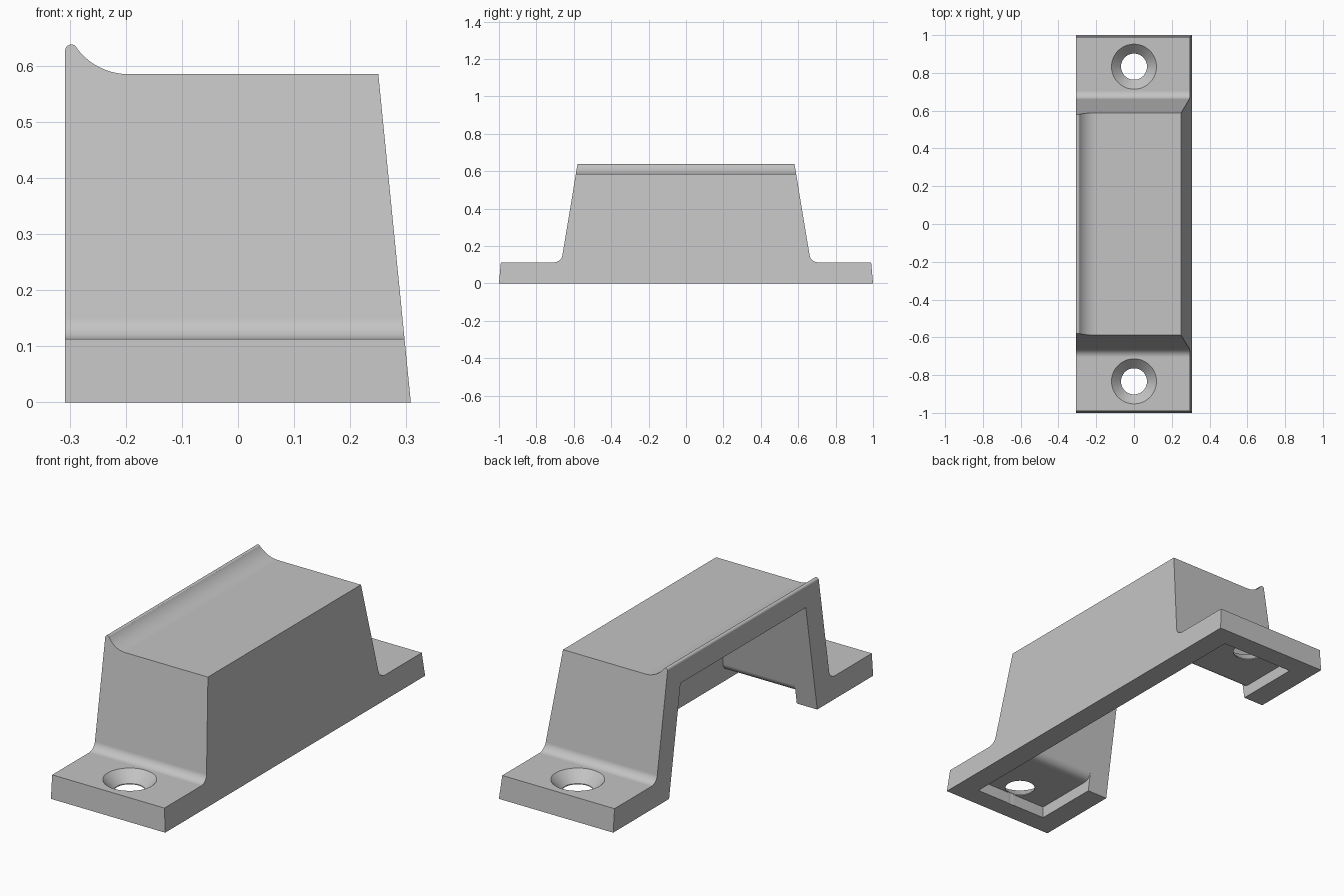
import bpy, bmesh, math
from mathutils import Vector

cube = bpy.data.objects.get("Cube")
if cube:
    bpy.data.objects.remove(cube, do_unlink=True)

LEG_SLOPE = 0.166      # lean of the two legs
WALL_SLOPE = 0.099     # lean of the long side wall
HALF_WIDTH = 0.308
RIM = 0.11             # rim and leg thickness

grey = bpy.data.materials.new("light_grey")
grey.use_nodes = True
grey.diffuse_color = (0.55, 0.55, 0.55, 1)
grey.node_tree.nodes["Principled BSDF"].inputs["Base Color"].default_value = (0.55, 0.55, 0.55, 1)


def fillet(a, corner, b, radius, steps=8):
    """Points of an arc rounding the corner between a and b."""
    a, c, b = Vector(a), Vector(corner), Vector(b)
    u, v = (a - c).normalized(), (b - c).normalized()
    half = u.angle(v) / 2
    centre = c + (u + v).normalized() * radius / math.sin(half)
    p = c + u * radius / math.tan(half) - centre
    q = c + v * radius / math.tan(half) - centre
    sweep = math.pi - 2 * half
    pts = []
    for i in range(steps + 1):
        t = i / steps
        w = p * math.sin((1 - t) * sweep) + q * math.sin(t * sweep)
        pts.append(tuple(centre + w / math.sin(sweep)))
    return pts


def prism(name, start, end):
    """Solid between two matching outlines."""
    bm = bmesh.new()
    a = [bm.verts.new(p) for p in start]
    b = [bm.verts.new(p) for p in end]
    bm.faces.new(a)
    bm.faces.new(b)
    for i in range(len(a)):
        j = (i + 1) % len(a)
        bm.faces.new((a[i], a[j], b[j], b[i]))
    bmesh.ops.recalc_face_normals(bm, faces=bm.faces)
    mesh = bpy.data.meshes.new(name)
    bm.to_mesh(mesh)
    bm.free()
    mesh.materials.append(grey)
    obj = bpy.data.objects.new(name, mesh)
    bpy.context.collection.objects.link(obj)
    return obj


def hat(foot, end_bottom, end_top, bottom, ledge, top):
    """Symmetric hat outline in (y, z) with rounded inner corners."""
    leg = lambda z: foot - LEG_SLOPE * z
    half = [(end_bottom, bottom), (end_top, ledge)]
    half += fillet((end_top, ledge), (leg(ledge), ledge), (leg(top), top), 0.045)
    half.append((leg(top), top))
    return half + [(-y, z) for y, z in reversed(half)]


def combine(target, cutter, operation):
    mod = target.modifiers.new("cut", "BOOLEAN")
    mod.operation = operation
    mod.solver = "EXACT"
    mod.object = cutter
    bpy.context.view_layer.objects.active = target
    bpy.ops.object.modifier_apply(modifier=mod.name)
    bpy.data.objects.remove(cutter, do_unlink=True)


# Hat-shaped body with screw flanges
outer = hat(0.686, 1.0, 0.99, 0.0, 0.113, 0.75)
body = prism("bracket_cover", [(-0.5, y, z) for y, z in outer], [(0.5, y, z) for y, z in outer])

# Cross-section: upright open side with a raised rounded lip, leaning wall
section = [(HALF_WIDTH + WALL_SLOPE * 0.1, -0.1), (HALF_WIDTH - WALL_SLOPE * 0.585, 0.585)]
R = 0.115
for i in range(13):
    a = math.radians(270 - 54 * i / 12)
    section.append((-0.195 + R * math.cos(a), 0.585 + R + R * math.sin(a)))
for i in range(9):
    a = math.radians(40 + 140 * i / 8)
    section.append((-0.297 + 0.011 * math.cos(a), 0.627 + 0.011 * math.sin(a)))
section.append((-HALF_WIDTH, -0.1))
envelope = prism("envelope", [(x, -1.2, z) for x, z in section], [(x, 1.2, z) for x, z in section])
combine(body, envelope, "INTERSECT")

# Hollow underside with shallow flange pockets
wall = lambda z: HALF_WIDTH - RIM - WALL_SLOPE * z
inner = hat(0.57, 0.9, 0.9, -0.1, 0.057, 0.53)
cavity = prism("cavity", [(RIM - HALF_WIDTH, y, z) for y, z in inner],
               [(wall(z), y, z) for y, z in inner])
combine(body, cavity, "DIFFERENCE")

# Open side between the legs
gap = [(s * (0.57 - LEG_SLOPE * z), z) for s, z in ((1, -0.1), (1, 0.53), (-1, 0.53), (-1, -0.1))]
opening = prism("opening", [(-0.5, y, z) for y, z in gap], [(wall(z), y, z) for y, z in gap])
combine(body, opening, "DIFFERENCE")

# Countersunk screw holes
for side in (-1, 1):
    ring = lambda r, z: [(r * math.cos(math.tau * i / 48), side * 0.833 + r * math.sin(math.tau * i / 48), z)
                         for i in range(48)]
    combine(body, prism("screw_hole", ring(0.015, 0.005), ring(0.126, 0.12)), "DIFFERENCE")
    combine(body, prism("screw_bore", ring(0.069, -0.05), ring(0.069, 0.08)), "DIFFERENCE")

# Smooth fillets, crisp edges
bpy.ops.object.select_all(action="DESELECT")
body.select_set(True)
bpy.context.view_layer.objects.active = body
bpy.ops.object.shade_smooth_by_angle(angle=math.radians(30))
weighted = body.modifiers.new("weighted_normals", "WEIGHTED_NORMAL")
weighted.keep_sharp = True
